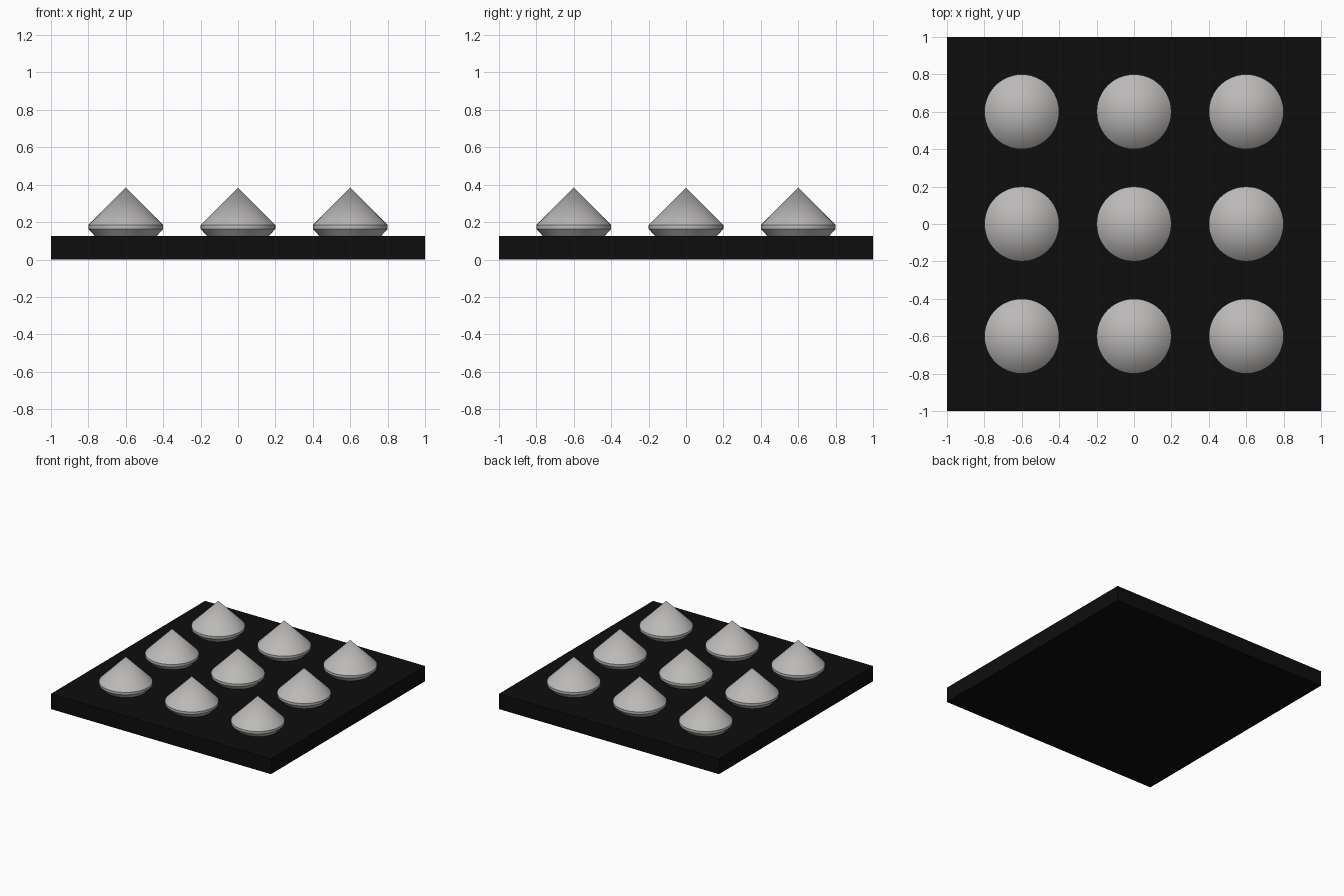
import bpy, bmesh
from math import radians
from mathutils import Matrix

cube = bpy.data.objects.get("Cube")
if cube:
    bpy.data.objects.remove(cube, do_unlink=True)


def material(name, color, metallic=0.0):
    mat = bpy.data.materials.new(name)
    mat.use_nodes = True
    mat.diffuse_color = (*color, 1)
    mat.node_tree.nodes["Principled BSDF"].inputs["Base Color"].default_value = (*color, 1)
    return mat


black = material("black", (0.004, 0.004, 0.004))
steel = material("warm grey metal", (0.5, 0.49, 0.48))

# Base plate
PLATE = 0.125
bpy.ops.mesh.primitive_cube_add(size=1, location=(0, 0, PLATE / 2))
plate = bpy.context.object
plate.name = "base_plate"
plate.scale = (2, 2, PLATE)
bpy.ops.object.transform_apply(location=False, rotation=False, scale=True)
plate.data.materials.append(black)

# Stud mesh: flared underside, narrow rim band and pointed cap
bm = bmesh.new()
sections = [(0.16, 0.2, 0.12, 0.164), (0.2, 0.2, 0.164, 0.184), (0.2, 0, 0.184, 0.385)]
for i, (r1, r2, z1, z2) in enumerate(sections):
    bmesh.ops.create_cone(bm, cap_ends=(i == 0), segments=48, radius1=r1, radius2=r2,
                          depth=z2 - z1, matrix=Matrix.Translation((0, 0, (z1 + z2) / 2)))
bmesh.ops.remove_doubles(bm, verts=bm.verts, dist=0.0001)
# Remove the inner cap between the underside and the rim
inner = [f for f in bm.faces if len(f.verts) > 4 and f.calc_center_median().z > 0.13]
bmesh.ops.delete(bm, geom=inner, context="FACES_ONLY")
bmesh.ops.recalc_face_normals(bm, faces=bm.faces)
stud_mesh = bpy.data.meshes.new("stud")
bm.to_mesh(stud_mesh)
bm.free()
stud_mesh.materials.append(steel)

# Three by three grid of studs
rows = {"front": -0.6, "middle": 0, "back": 0.6}
columns = {"right": -0.6, "centre": 0, "left": 0.6}
bpy.ops.object.select_all(action="DESELECT")
for row, y in rows.items():
    for column, x in columns.items():
        stud = bpy.data.objects.new(f"stud_{row}_{column}", stud_mesh)
        stud.location = (x, y, 0)
        bpy.context.collection.objects.link(stud)
stud.select_set(True)
bpy.context.view_layer.objects.active = stud
bpy.ops.object.shade_smooth_by_angle(angle=radians(30))
